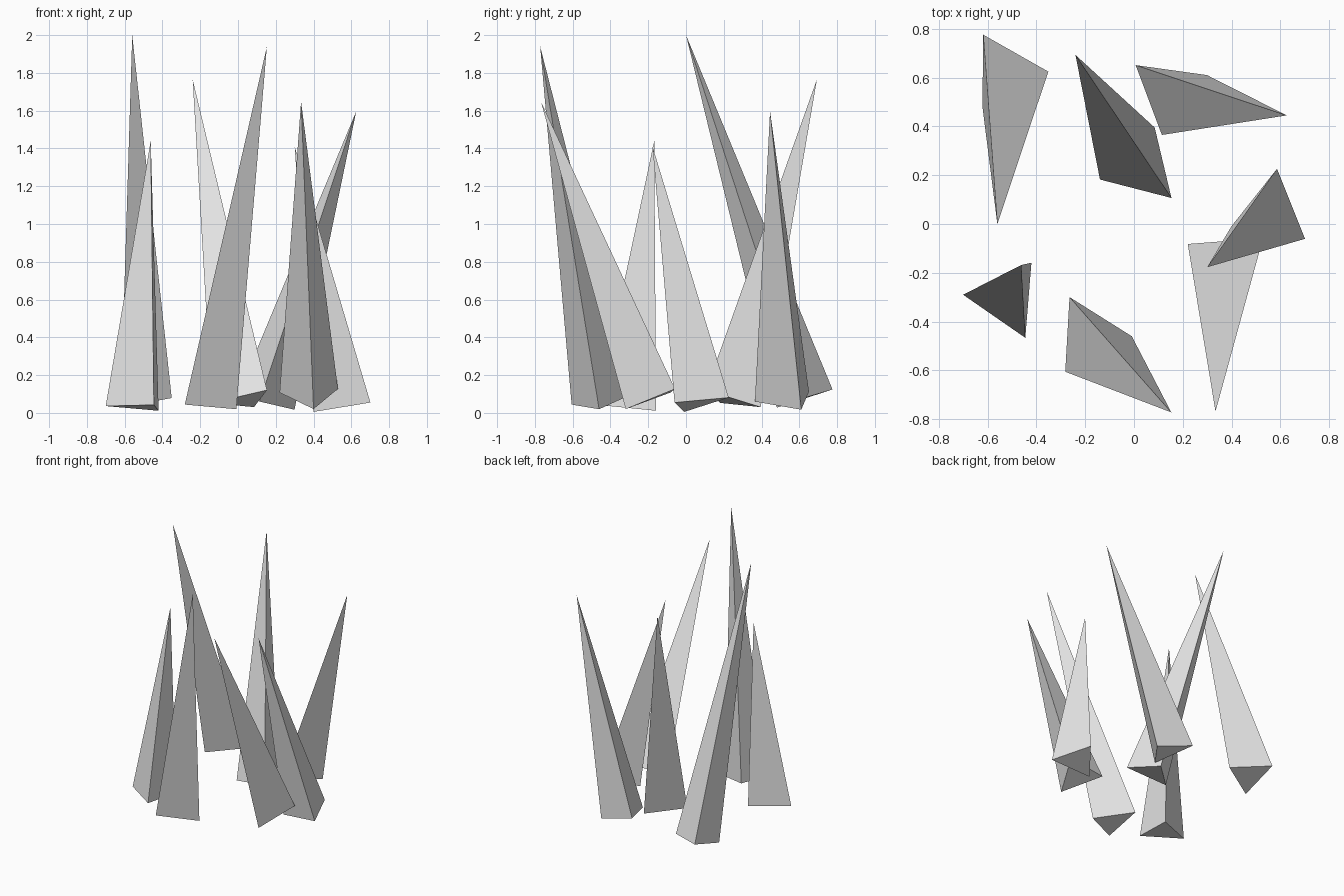
import bpy, bmesh, math
from mathutils import Vector, Quaternion

if "Cube" in bpy.data.objects:
    bpy.data.objects.remove(bpy.data.objects["Cube"])

RADIUS = 0.179  # every spike shares one equilateral triangular base

grey = bpy.data.materials.new("light_grey")
grey.diffuse_color = (0.8, 0.8, 0.8, 1)
grey.use_nodes = True
grey.node_tree.nodes["Principled BSDF"].inputs["Base Color"].default_value = grey.diffuse_color


def spike(name, centre, tip, corner):
    """Three-sided spike; its base is square to the axis, turned to face corner."""
    centre, tip, corner = Vector(centre), Vector(tip), Vector(corner)
    axis = (tip - centre).normalized()
    arm = corner - centre
    arm = (arm - axis * arm.dot(axis)).normalized() * RADIUS
    bm = bmesh.new()
    base = [bm.verts.new(centre + Quaternion(axis, i * math.tau / 3) @ arm) for i in range(3)]
    top = bm.verts.new(tip)
    bm.faces.new(base[::-1])
    for i in range(3):
        bm.faces.new((base[i], base[(i + 1) % 3], top))
    bmesh.ops.recalc_face_normals(bm, faces=bm.faces)
    mesh = bpy.data.meshes.new(name)
    bm.to_mesh(mesh)
    bm.free()
    mesh.materials.append(grey)
    bpy.context.collection.objects.link(bpy.data.objects.new(name, mesh))


# Leaning spikes: base centre, tip, one base corner
spike("spike_back_left", (-0.53, 0.627, 0.077), (-0.56, 0.0, 2.0), (-0.35, 0.625, 0.077))
spike("spike_middle", (0.033, 0.228, 0.068), (-0.24, 0.693, 1.765), (0.155, 0.105, 0.12))
spike("spike_left", (-0.522, -0.305, 0.03), (-0.462, -0.168, 1.44), (-0.70, -0.29, 0.035))
spike("spike_front", (-0.185, -0.455, 0.052), (0.153, -0.772, 1.94), (-0.01, -0.46, 0.02))
spike("spike_right", (0.562, 0.052, 0.047), (0.30, -0.177, 1.41), (0.70, -0.06, 0.055))
spike("spike_front_right", (0.383, -0.153, 0.085), (0.334, -0.768, 1.648), (0.40, -0.32, 0.02))
spike("spike_back_right", (0.14, 0.542, 0.063), (0.626, 0.445, 1.597), (0.30, 0.61, 0.02))
